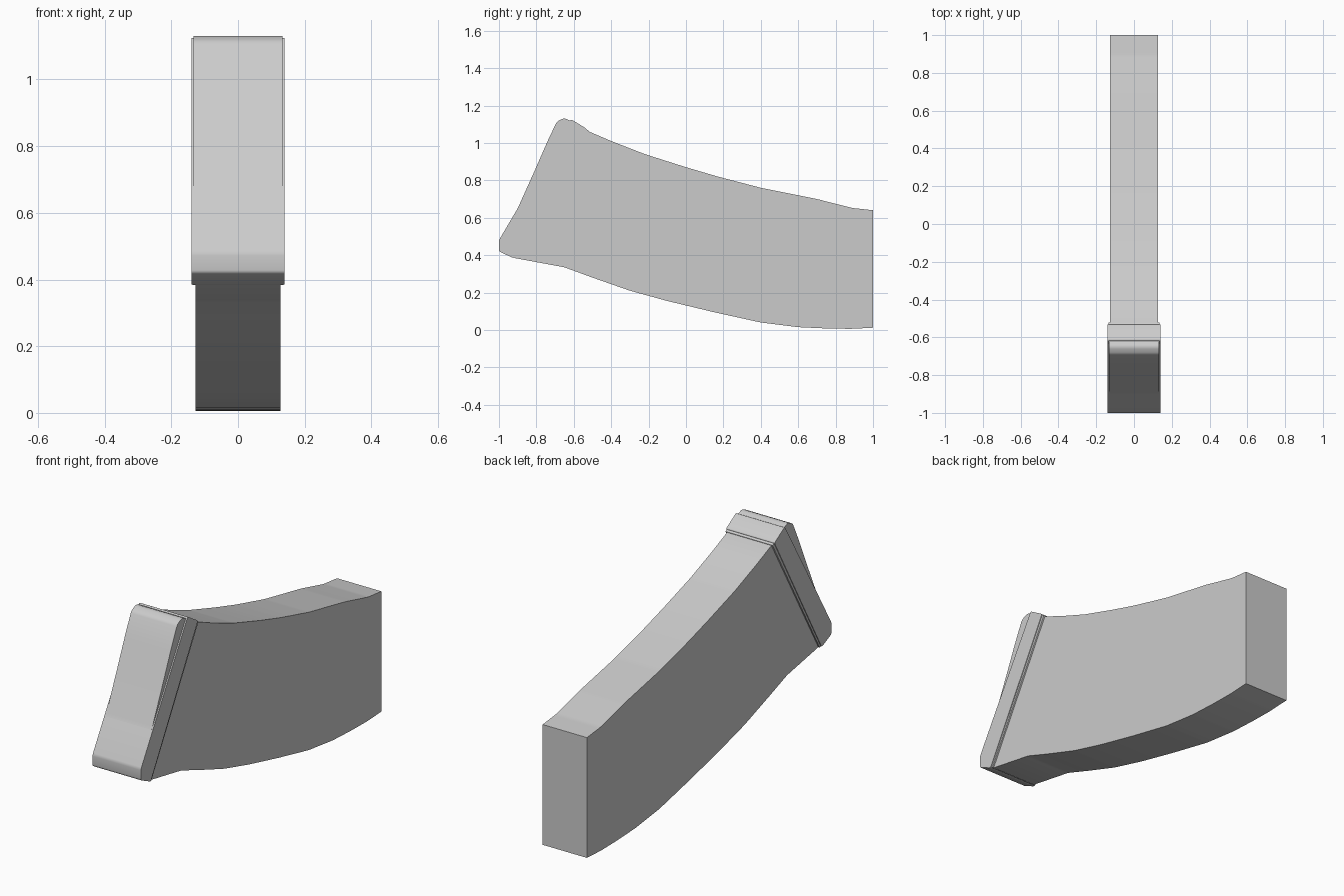
import bpy, bmesh, math

cube = bpy.data.objects.get("Cube")
if cube:
    bpy.data.objects.remove(cube, do_unlink=True)

grey = bpy.data.materials.new("plain grey")
grey.use_nodes = True
colour = (0.6, 0.6, 0.6, 1)
grey.diffuse_color = colour
grey.node_tree.nodes["Principled BSDF"].inputs["Base Color"].default_value = colour


def slab(name, profile, half_width, bevel, sharp_end=None):
    """Extrude a (y, z) outline across x and round the rims of its two sides."""
    bm = bmesh.new()
    left = bm.faces.new([bm.verts.new((half_width, y, z)) for y, z in profile])
    extruded = bmesh.ops.extrude_face_region(bm, geom=[left], use_keep_orig=True)
    verts = [v for v in extruded["geom"] if isinstance(v, bmesh.types.BMVert)]
    bmesh.ops.translate(bm, verts=verts, vec=(-2 * half_width, 0, 0))
    bmesh.ops.recalc_face_normals(bm, faces=bm.faces)
    weight = bm.edges.layers.float.new("bevel_weight_edge")
    for e in bm.edges:
        a, b = (v.co for v in e.verts)
        at_end = sharp_end is not None and min(a.y, b.y) > sharp_end
        if abs(a.x - b.x) < 1e-5 and not at_end:
            continue
        e[weight] = 0.0 if at_end else 1.0
    mesh = bpy.data.meshes.new(name)
    bm.to_mesh(mesh)
    bm.free()
    mesh.materials.append(grey)
    obj = bpy.data.objects.new(name, mesh)
    bpy.context.collection.objects.link(obj)
    mod = obj.modifiers.new("rounded rims", "BEVEL")
    mod.limit_method = "WEIGHT"
    mod.width = bevel
    mod.segments = 3
    bpy.ops.object.select_all(action="DESELECT")
    obj.select_set(True)
    bpy.context.view_layer.objects.active = obj
    bpy.ops.object.modifier_apply(modifier=mod.name)
    bpy.ops.object.shade_smooth_by_angle(angle=math.radians(32))
    return obj


# Curved body, reaching a little way into the end plate
upper = [(-0.54, 1.07), (-0.4, 1.01), (-0.22, 0.94), (0, 0.87), (0.17, 0.82),
         (0.4, 0.76), (0.7, 0.7), (0.89, 0.652), (1, 0.64)]
lower = [(1, 0.012), (0.88, 0.006), (0.75, 0.008), (0.6, 0.015), (0.4, 0.04), (0.15, 0.095),
         (-0.1, 0.155), (-0.3, 0.21), (-0.5, 0.28), (-0.65, 0.335), (-0.92, 0.385)]
slab("curved_body", upper + lower, 0.128, 0.012, sharp_end=0.99)

# Thin lip between the body and the end plate
slab("seam_lip", [(-0.52, 1.065), (-0.532, 1.073), (-0.922, 0.388), (-0.91, 0.382)], 0.136, 0.003)

# Slanted end plate
slab("end_plate", [(-0.53, 1.075), (-0.615, 1.127), (-0.9, 0.65), (-1, 0.48),
                   (-1, 0.42), (-0.92, 0.383)], 0.14, 0.008)

# Swelling front pad of the end plate
slab("front_pad", [(-0.6, 1.11), (-0.65, 1.133), (-0.69, 1.115), (-0.74, 1.01), (-0.81, 0.85),
                   (-0.9, 0.65), (-0.985, 0.5), (-0.95, 0.5)], 0.133, 0.012)
